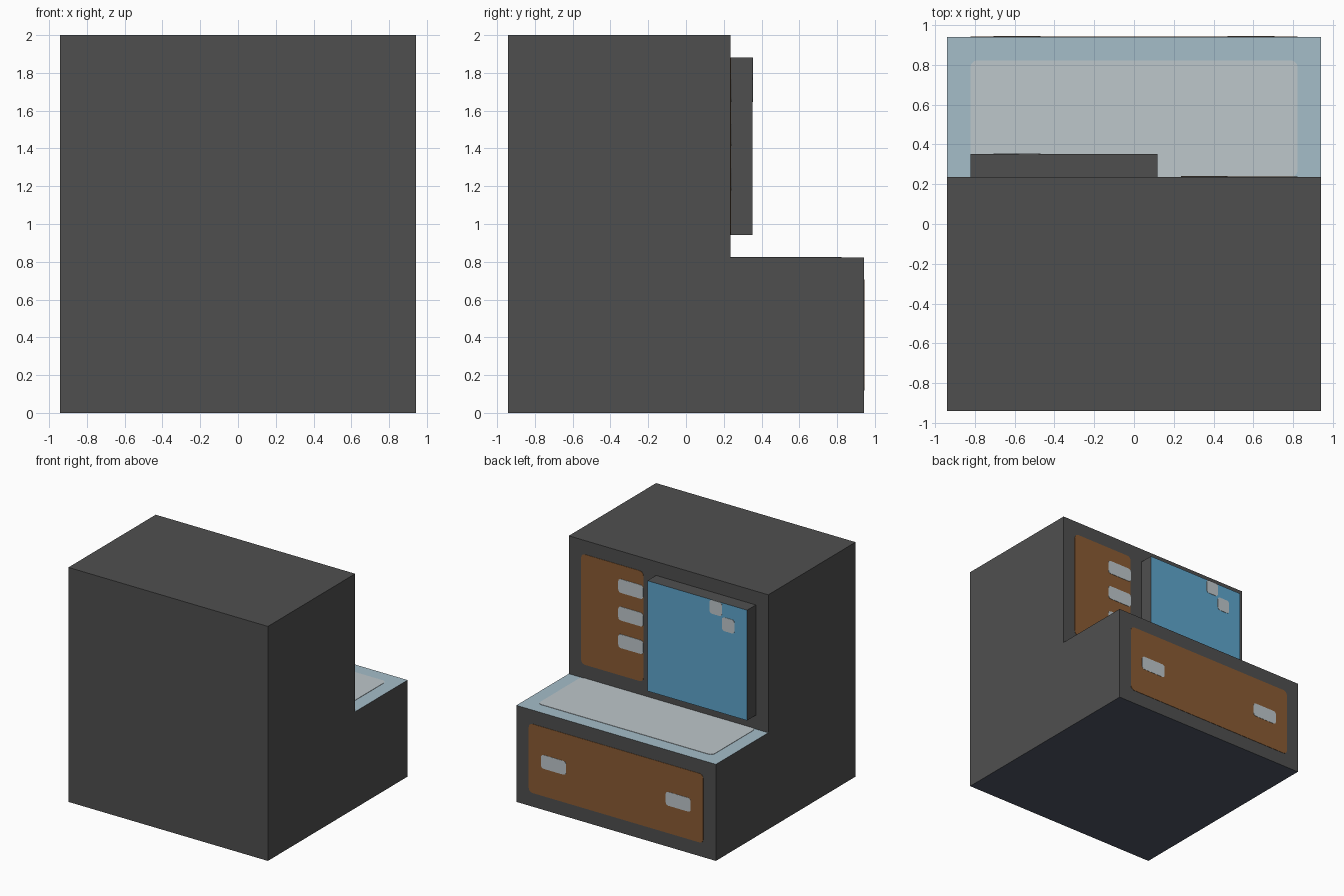
import bpy, bmesh, math
from mathutils import Vector

if "Cube" in bpy.data.objects:
    bpy.data.objects.remove(bpy.data.objects["Cube"])

U = 2 / 17  # the model sits on a regular grid of this size


def material(name, srgb):
    lin = [((c / 255 + 0.055) / 1.055) ** 2.4 for c in srgb]
    m = bpy.data.materials.new(name)
    m.diffuse_color = (*lin, 1)
    m.use_nodes = True
    m.node_tree.nodes["Principled BSDF"].inputs["Base Color"].default_value = m.diffuse_color
    return m


DARK = material("dark_grey", (79, 79, 79))
NAVY = material("underside_navy", (79, 86, 102))
PALE = material("pale_blue", (165, 189, 201))
WHITE = material("light_grey", (190, 199, 203))
BROWN = material("brown", (138, 91, 51))
BLUE = material("screen_blue", (94, 166, 205))


def finish(name, bm, mats, rule=None):
    bmesh.ops.recalc_face_normals(bm, faces=bm.faces)
    bm.normal_update()
    if rule:
        for f in bm.faces:
            f.material_index = rule(f)
    mesh = bpy.data.meshes.new(name)
    bm.to_mesh(mesh)
    bm.free()
    for m in mats:
        mesh.materials.append(m)
    obj = bpy.data.objects.new(name, mesh)
    bpy.context.collection.objects.link(obj)
    return obj


def prism(points, direction):
    bm = bmesh.new()
    face = bm.faces.new([bm.verts.new(p) for p in points])
    ext = bmesh.ops.extrude_face_region(bm, geom=[face], use_keep_orig=True)
    verts = [g for g in ext["geom"] if isinstance(g, bmesh.types.BMVert)]
    bmesh.ops.translate(bm, verts=verts, vec=Vector(direction))
    return bm


def plate(name, mat, a, b, axis, level, thick, r=0.3):
    """Thin rounded rectangle spanning grid ranges a (x) and b (z or y)."""
    pts = []
    for i, (ca, cb) in enumerate([(a[1] - r, b[1] - r), (a[0] + r, b[1] - r),
                                  (a[0] + r, b[0] + r), (a[1] - r, b[0] + r)]):
        for k in range(4):
            t = math.radians(90 * i + 30 * k)
            p, q = (ca + r * math.cos(t)) * U, (cb + r * math.sin(t)) * U
            pts.append((p, level * U, q) if axis == "y" else (p, q, level * U))
    step = (0, thick, 0) if axis == "y" else (0, 0, thick)
    return finish(name, prism(pts, step), [mat])


# Stepped body: L profile swept across the width
profile = [(-8, 0), (8, 0), (8, 7), (2, 7), (2, 17), (-8, 17)]


def body_rule(f):
    if f.normal.z < -0.5:
        return 1
    if f.normal.z > 0.5 and f.calc_center_median().z < 1:
        return 2
    return 0


finish("cabinet_body", prism([(-8 * U, y * U, z * U) for y, z in profile], (16 * U, 0, 0)),
       [DARK, NAVY, PALE], body_rule)

# Monitor with a blue screen face
finish("monitor", prism([(x * U, 2 * U, z * U) for x, z in [(-7, 8), (1, 8), (1, 16), (-7, 16)]],
                        (0, U, 0)),
       [DARK, BLUE], lambda f: 1 if f.normal.y > 0.5 else 0)
plate("screen_mark_upper", WHITE, (-5, -4), (15, 16), "y", 3, 0.003, 0.2)
plate("screen_mark_lower", WHITE, (-6, -5), (14, 15), "y", 3, 0.003, 0.2)

# Desk surface
plate("desk_pad", WHITE, (-7, 7), (2, 7), "z", 7, 0.003)

# Upper side panel with three labels
plate("upper_panel", BROWN, (2, 7), (8, 16), "y", 2, 0.003)
for i, z in enumerate((14, 12, 10)):
    plate(f"upper_label_{i + 1}", WHITE, (2, 4), (z, z + 1), "y", 2, 0.006, 0.2)

# Lower front panel with a pair of handles
plate("lower_panel", BROWN, (-7, 7), (1, 6), "y", 8, 0.003)
for side, x in (("left", 4), ("right", -6)):
    plate(f"lower_handle_{side}", WHITE, (x, x + 2), (3, 4), "y", 8, 0.005, 0.2)
